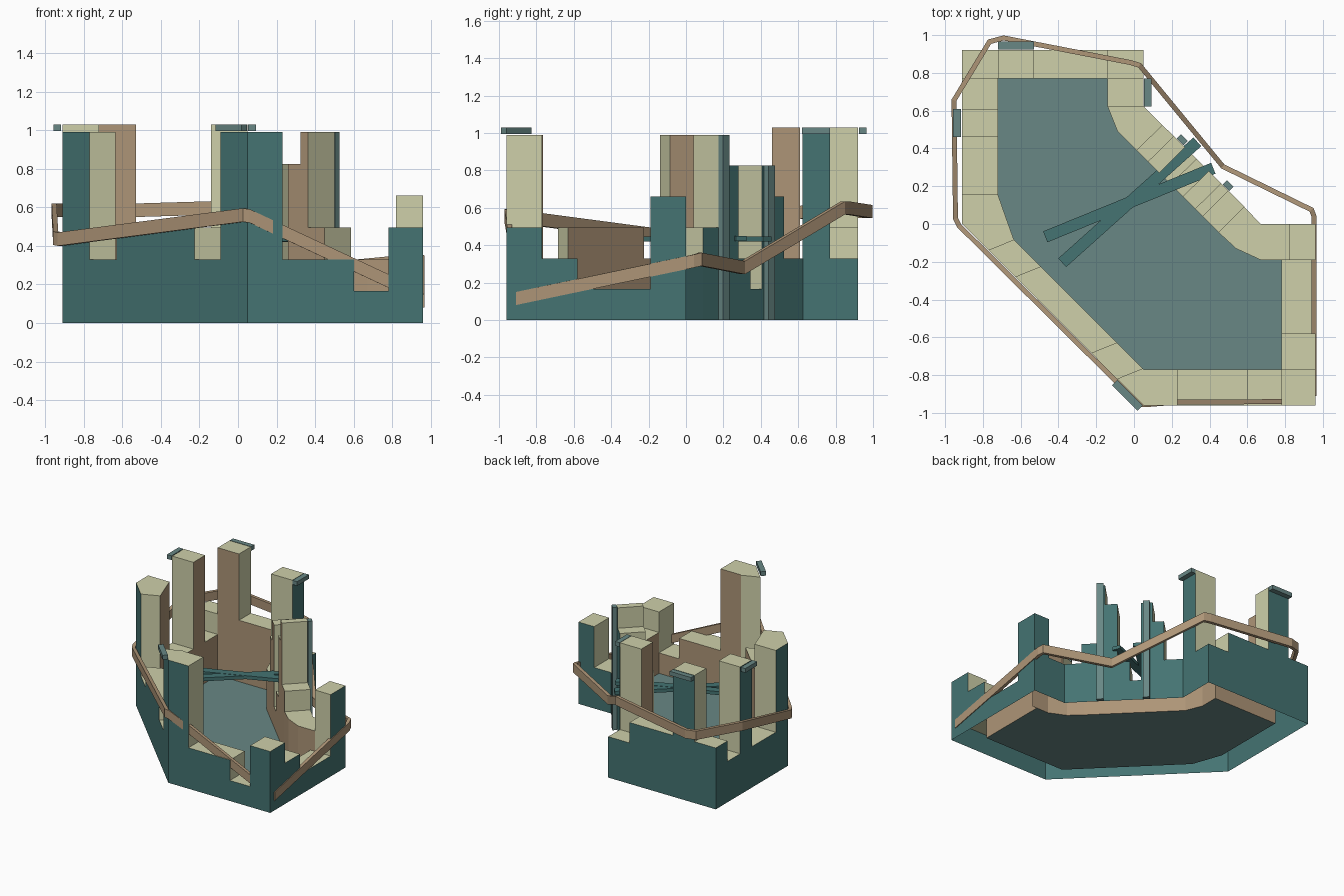
import bpy
from mathutils import Vector, Matrix
import math

if "Cube" in bpy.data.objects:
    bpy.data.objects.remove(bpy.data.objects["Cube"])


def material(name, rgb):
    m = bpy.data.materials.new(name)
    m.diffuse_color = (*rgb, 1)
    m.use_nodes = True
    m.node_tree.nodes["Principled BSDF"].inputs["Base Color"].default_value = m.diffuse_color
    return m


TEAL = material("deep_teal", (0.058, 0.172, 0.168))
GREY = material("grey_teal", (0.14, 0.245, 0.235))
PALE = material("pale_stone", (0.62, 0.63, 0.40))
TAN = material("warm_tan", (0.42, 0.30, 0.185))


def make(name, verts, faces, mats, idx=None):
    me = bpy.data.meshes.new(name)
    me.from_pydata(verts, [], faces)
    for m in mats:
        me.materials.append(m)
    if idx:
        for p, i in zip(me.polygons, idx):
            p.material_index = i
    ob = bpy.data.objects.new(name, me)
    bpy.context.collection.objects.link(ob)
    return ob


# straight wall runs: each gives (outer point, inner point)
back = lambda x: ((x, 0.92), (x, 0.77))
left = lambda y: ((-0.91, y), (-0.72, y))
southwest = lambda x: ((x, -0.91 - x), (x + 0.135, -0.855 - x))
front = lambda x: ((x, -0.96), (x, -0.77))
right = lambda y: ((0.96, y), (0.78, y))
northeast = lambda x: ((x, 0.675 - x), (x - 0.137, 0.54 - x))

# stations counter-clockwise; the height belongs to the cell after the station
U = 0.165
ring = [
    (((0.05, 0.77), (-0.14, 0.77)), 2 * U), (((0.05, 0.92), (-0.14, 0.77)), 2 * U),
    (back(-0.14), 3 * U), (back(-0.53), 1.03),
    (back(-0.72), 3 * U), (((-0.91, 0.92), (-0.72, 0.77)), 3 * U),
    (left(0.77), 2 * U), (left(0.61), 1.03), (left(0.46), 2 * U), (left(0.155), 6 * U),
    (((-0.91, 0.0), (-0.68, 0.04)), 6 * U),
    (southwest(-0.77), 2 * U), (southwest(-0.63), 3 * U),
    (southwest(-0.225), 2 * U), (southwest(-0.09), 6 * U),
    (((0.05, -0.96), (0.05, -0.77)), 6 * U),
    (front(0.23), 2 * U), (front(0.60), U), (front(0.78), 3 * U),
    (((0.96, -0.96), (0.78, -0.77)), 3 * U),
    (right(-0.77), 2 * U), (right(-0.58), U), (right(-0.19), U),
    (((0.96, -0.19), (0.82, -0.19)), 4 * U), (((0.96, 0), (0.82, -0.19)), 4 * U),
    (((0.82, 0), (0.82, -0.19)), 2 * U), (((0.67, 0), (0.67, -0.19)), 2 * U),
    (((0.67, 0), (0.54, -0.13)), 2 * U),
    (northeast(0.585), 3 * U), (northeast(0.50), 6 * U), (northeast(0.46), 5 * U),
    (northeast(0.395), 2 * U), (northeast(0.33), U), (northeast(0.27), 5 * U),
    (northeast(0.21), 4 * U), (northeast(0.15), 2 * U),
    (northeast(0.05), 2 * U), (((0.05, 0.622), (-0.14, 0.622)), 1.03),
]


def build_wall():
    verts, faces, idx, seen = [], [], [], {}

    def face(mat, *pts):
        ids = []
        for xy, z in pts:
            key = (round(xy[0], 4), round(xy[1], 4), round(z, 4))
            if key not in seen:
                seen[key] = len(verts)
                verts.append(key)
            if seen[key] not in ids:
                ids.append(seen[key])
        if len(ids) > 2:
            faces.append(ids)
            idx.append(mat)

    for i, ((o, n), h) in enumerate(ring):
        (o2, n2), h2 = ring[(i + 1) % len(ring)]
        face(0, (o, 0), (o2, 0), (o2, h), (o, h))          # outside
        face(1, (n2, 0), (n, 0), (n, h), (n2, h))          # inside
        if abs(o[1] - n[1]) + abs(o2[1] - n2[1]) + abs(o2[1] - o[1]) > 0.001:
            face(2, (o, h), (o2, h), (n2, h), (n, h))      # top
        if h > h2 + 0.001:                                 # step ends
            face(2, (o2, h2), (n2, h2), (n2, h), (o2, h))
        elif h2 > h + 0.001:
            face(2, (n2, h), (o2, h), (o2, h2), (n2, h2))
    make("castle_wall", verts, faces, [TEAL, TAN, PALE], idx)


build_wall()

# courtyard floor follows the inner wall line
pts = []
for (o, n), h in ring:
    p = (round(n[0], 4), round(n[1], 4), 0.0)
    if p not in pts and p[:2] != (0.82, -0.19):
        pts.append(p)
make("courtyard_floor", pts, [list(range(len(pts)))], [GREY])


def box(name, center, size, angle, mat):
    rot = Matrix.Rotation(math.radians(angle), 4, 'Z')
    c = Vector(center)
    v = [c + rot @ Vector((sx * size[0] / 2, sy * size[1] / 2, sz * size[2] / 2))
         for sx in (-1, 1) for sy in (-1, 1) for sz in (-1, 1)]
    f = [(0, 1, 3, 2), (4, 6, 7, 5), (0, 4, 5, 1), (2, 3, 7, 6), (0, 2, 6, 4), (1, 5, 7, 3)]
    return make(name, v, f, [mat])


# small plates at the tops of the tall merlons
for i, (x, y, length, a) in enumerate([(-0.625, 0.945, 0.19, 0), (-0.937, 0.535, 0.15, 90),
                                       (0.073, 0.696, 0.15, 90), (-0.035, -0.907, 0.19, -45)]):
    box("merlon_plate_%d" % i, (x, y, 1.013), (length, 0.04, 0.034), a, GREY)

# gate pilasters on the diagonal wall
box("gate_pilaster_tall", (0.498, 0.203, 3 * U), (0.05, 0.033, 6 * U), -45, GREY)
box("gate_pilaster_short", (0.255, 0.446, 2.5 * U), (0.05, 0.033, 5 * U), -45, GREY)

# crossed beams through the gate
for i, (a, b) in enumerate([((-0.47, -0.068), (0.42, 0.295)), ((-0.38, -0.205), (0.335, 0.435))]):
    a, b = Vector(a), Vector(b)
    d, m = b - a, (a + b) / 2
    box("gate_beam_%d" % i, (m.x, m.y, 0.436 - i * 0.002), (d.length, 0.062, 0.028),
        math.degrees(math.atan2(d.y, d.x)), TEAL)


# ribbon that winds around the outside
def ribbon(name, path, thick, height):
    P = [Vector(p) for p in path]
    verts, faces = [], []
    for i, p in enumerate(P):
        dirs = [(P[j + 1] - P[j]).xy.normalized() for j in (i - 1, i) if 0 <= j < len(P) - 1]
        ns = [Vector((d.y, -d.x)) for d in dirs]
        n = sum(ns, Vector((0, 0))).normalized()
        n = n * (thick / 2 / max(0.5, n.dot(ns[0])))
        n = Vector((n.x, n.y, 0))
        up = Vector((0, 0, height / 2))
        verts += [p + n - up, p + n + up, p - n + up, p - n - up]
    for i in range(len(P) - 1):
        for k in range(4):
            a, b = i * 4 + k, i * 4 + (k + 1) % 4
            faces.append((a, a + 4, b + 4, b))
    e = len(verts) - 4
    faces += [(0, 1, 2, 3), (e + 3, e + 2, e + 1, e)]
    make(name, verts, faces, [TAN])


ribbon("winding_ribbon", [
    (0.953, -0.91, 0.115), (0.953, 0.04, 0.315), (0.94, 0.075, 0.325), (0.47, 0.305, 0.28),
    (0.03, 0.84, 0.60), (-0.02, 0.855, 0.60), (-0.69, 0.985, 0.58), (-0.765, 0.965, 0.58),
    (-0.953, 0.655, 0.585), (-0.945, 0.03, 0.44), (-0.925, -0.01, 0.435),
    (0.03, -0.957, 0.56), (0.06, -0.957, 0.555), (0.23, -0.943, 0.475), (0.84, -0.94, 0.19)], 0.026, 0.07)
